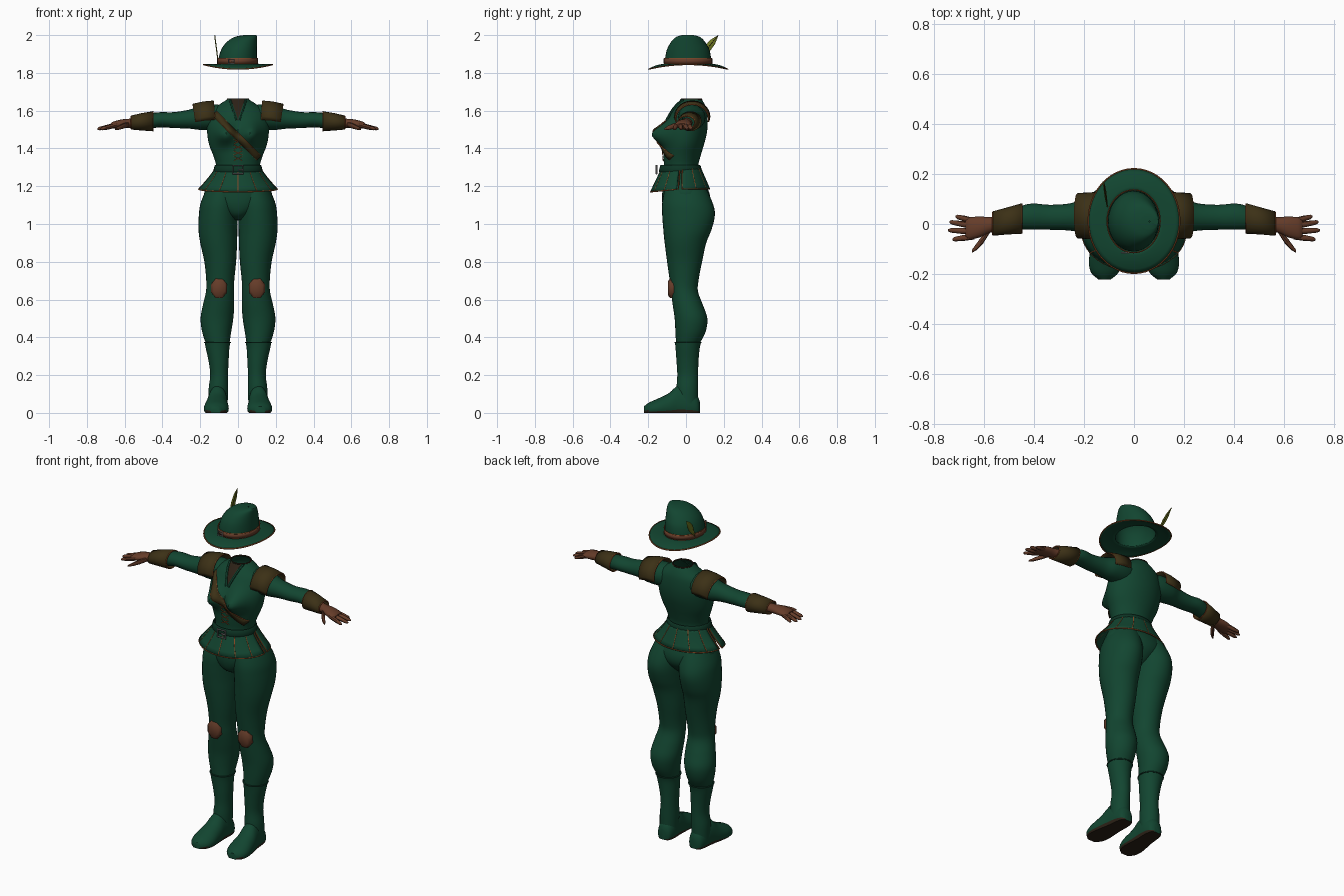
import bpy, bmesh, math
from math import sin, cos, pi, sqrt, exp
from mathutils import Vector

if "Cube" in bpy.data.objects:
    bpy.data.objects.remove(bpy.data.objects["Cube"])


def material(name, *rgb):
    m = bpy.data.materials.new(name)
    m.use_nodes = True
    m.diffuse_color = (*rgb, 1)
    m.node_tree.nodes["Principled BSDF"].inputs["Base Color"].default_value = (*rgb, 1)
    return m


GREEN = material("green cloth", .006, .06, .03)
DARK = material("dark green", .004, .035, .018)
BROWN = material("brown leather", .13, .045, .022)
OLIVE = material("olive leather", .045, .03, .008)
ORANGE = material("orange trim", .25, .07, .018)
FEATHER = material("feather", .15, .18, .015)
METAL = material("grey metal", .2, .2, .2)
SOLE = material("dark sole", .025, .015, .008)


def finish(ob, mirror=False, thick=0):
    bpy.context.view_layer.objects.active = ob
    for o in bpy.context.selected_objects:
        o.select_set(False)
    ob.select_set(True)
    if ob.type == 'CURVE':
        bpy.ops.object.convert(target='MESH')
    bpy.ops.object.shade_smooth_by_angle(angle=math.radians(45))
    if thick:
        mod = ob.modifiers.new("thickness", 'SOLIDIFY')
        mod.thickness, mod.offset = thick, 0
    if mirror:
        ob.modifiers.new("mirror", 'MIRROR').use_mirror_merge = False
    return ob


def loft(name, rings, mat, closed=True, caps=True, mirror=False, thick=0, low=None):
    """Skin a list of point rings; faces below height low take the sole colour."""
    bm = bmesh.new()
    vs = [[bm.verts.new(p) for p in r] for r in rings]
    n = len(vs[0])
    for a, b in zip(vs, vs[1:]):
        for i in range(n if closed else n - 1):
            j = (i + 1) % n
            bm.faces.new((a[i], a[j], b[j], b[i]))
    if closed and caps:
        bm.faces.new(vs[0])
        bm.faces.new(vs[-1])
    bmesh.ops.recalc_face_normals(bm, faces=bm.faces)
    if low is not None:
        for f in bm.faces:
            f.material_index = int(f.calc_center_median().z < low)
    me = bpy.data.meshes.new(name)
    bm.to_mesh(me)
    bm.free()
    me.materials.append(mat)
    if low is not None:
        me.materials.append(SOLE)
    ob = bpy.data.objects.new(name, me)
    bpy.context.collection.objects.link(ob)
    return finish(ob, mirror, thick)


def tube(name, pts, mat=ORANGE, r=.003, cyclic=False, mirror=False):
    cu = bpy.data.curves.new(name, 'CURVE')
    cu.dimensions, cu.bevel_depth, cu.bevel_resolution = '3D', r, 1
    sp = cu.splines.new('POLY')
    sp.points.add(len(pts) - 1)
    for q, p in zip(sp.points, pts):
        q.co = (*p, 1)
    sp.use_cyclic_u = cyclic
    ob = bpy.data.objects.new(name, cu)
    bpy.context.collection.objects.link(ob)
    cu.materials.append(mat)
    return finish(ob, mirror)


def smooth(rows, k=4):
    """Catmull-Rom interpolation of parameter rows."""
    out = []
    for i in range(len(rows) - 1):
        a, b, c, d = (rows[max(0, min(len(rows) - 1, i + j))] for j in (-1, 0, 1, 2))
        for s in range(k):
            t = s / k
            out.append([.5 * (2*q + (r-p)*t + (2*p-5*q+4*r-w)*t*t + (3*q-p-3*r+w)*t**3)
                        for p, q, r, w in zip(a, b, c, d)])
    return out + [list(rows[-1])]


def angles(n, a=0, b=2 * pi):
    return [a + (b - a) * i / n for i in range(n)]


def zring(z, x0, x1, y0, y1, n=32):
    return [((x0+x1)/2 + (x1-x0)/2*cos(a), (y0+y1)/2 + (y1-y0)/2*sin(a), z) for a in angles(n)]


def xring(x, y, z, ry, rz, n=16):
    return [(x, y + ry*cos(a), z + rz*sin(a)) for a in angles(n)]


# Torso with bust
body = smooth([(1.2, .15, -.12, .1), (1.27, .122, -.118, .07), (1.31, .116, -.116, .065),
               (1.36, .13, -.12, .077), (1.42, .153, -.118, .095), (1.48, .163, -.118, .11),
               (1.54, .162, -.1, .115), (1.6, .14, -.07, .11), (1.635, .095, -.045, .098),
               (1.66, .056, -.025, .083)])


def bust(x, z):
    return .083 * exp(-((abs(x) - .075) / .05)**2 - ((z - 1.475) / .055)**2)


def front(x, z, lift=.005):
    """Point lying just in front of the chest."""
    a, b = next((p for p in zip(body, body[1:]) if p[1][0] >= z), (body[-2], body[-1]))
    t = (z - a[0]) / (b[0] - a[0])
    _, w, y0, y1 = (p + (q - p) * t for p, q in zip(a, b))
    s = sqrt(max(0, 1 - (x / w)**2))
    return (x, (y0 + y1)/2 - (y1 - y0)/2*s - bust(x, z)*s - lift, z)


rings = [[(x, y - bust(x, z)*max(0, -sin(a)), z)
          for (x, y, z), a in zip(zring(z, -w, w, y0, y1, 48), angles(48))]
         for z, w, y0, y1 in body]
loft("torso", rings, GREEN, caps=False)
tube("collar_edge", rings[-1], SOLE, .004, True)

# Neck opening and collar edges
loft("neck_opening", [[front(u * (.006 + (z - 1.55) * .3), z, .004) for u in (-1, -.5, 0, .5, 1)]
                      for z in (1.55, 1.58, 1.61, 1.635, 1.658)], SOLE, closed=False)
tube("collar_flap", [front(.006 + (z - 1.55) * .34, z) for z in (1.55, 1.58, 1.61, 1.635, 1.658)],
     GREEN, .007, mirror=True)

# Chest strap with piped edges
path = [(-.125 + .235*i/20, 1.585 - .235*i/20) for i in range(21)]
edges = [[front(x + s*.011, z + s*.011, .007) for x, z in path] for s in (-1, 0, 1)]
loft("chest_strap", edges, OLIVE, closed=False, thick=.006)
for e in (edges[0], edges[2]):
    tube("strap_piping", e, r=.0025)

# Bodice lacing
for i in range(4):
    z = 1.335 + i*.03
    for s in (-1, 1):
        tube("lace", [front(-s*.022, z, .004), front(0, z + .011, .004), front(s*.022, z + .022, .004)],
             r=.0025)

# Hips and legs
loft("hips", [zring(z, -w, w, a, b) for z, w, a, b in smooth([
    (1.24, .14, -.12, .09), (1.16, .18, -.126, .125), (1.1, .15, -.124, .125),
    (1.05, .075, -.105, .09), (1.02, .03, -.06, .05)])], GREEN)
loft("legs", [zring(*r) for r in smooth([
    (1.22, .005, .15, -.105, .09), (1.12, -.004, .195, -.125, .138), (1.05, 0, .207, -.126, .153),
    (.97, .003, .209, -.12, .135), (.9, .005, .2, -.113, .107), (.8, .01, .178, -.1, .085),
    (.7, .02, .168, -.086, .066), (.64, .021, .17, -.08, .064), (.57, .02, .186, -.07, .09),
    (.5, .025, .198, -.06, .113), (.43, .036, .19, -.056, .104), (.37, .045, .171, -.053, .074)])],
    GREEN, mirror=True)

# Boots
loft("boot_shafts", [zring(*r) for r in smooth([
    (.375, .04, .177, -.059, .08), (.34, .046, .17, -.055, .072), (.27, .05, .155, -.05, .066),
    (.2, .053, .147, -.046, .064), (.13, .052, .155, -.05, .064), (.05, .055, .155, -.045, .062)])],
    GREEN, mirror=True)
tube("boot_cuff_edges", zring(.373, .04, .177, -.059, .08), DARK, .003, True, True)


def foot_ring(y, x, w, top):
    return [(x + w*cos(a), y, max(0, top*.3 + top*.7*sin(a))) for a in angles(24)]


loft("feet", [foot_ring(*r) for r in smooth([
    (.073, .103, .02, .06), (.06, .103, .04, .09), (.02, .104, .05, .13), (-.04, .108, .053, .145),
    (-.09, .112, .06, .105), (-.15, .115, .066, .075), (-.195, .117, .055, .055),
    (-.222, .118, .025, .035)])], GREEN, mirror=True, low=.012)

# Knee patches
loft("knee_patches", [[(.1 + w*cos(a), y, .66 + 1.25*w*sin(a)) for a in angles(8, pi/8, 2*pi + pi/8)]
                      for y, w in ((-.06, .046), (-.084, .045), (-.096, .032))], BROWN, mirror=True)

# Sleeves
loft("sleeves", [xring(*r) for r in smooth([
    (.06, .025, 1.565, .06, .06), (.13, .03, 1.565, .072, .068), (.2, .032, 1.56, .068, .062),
    (.26, .028, 1.555, .054, .05), (.34, .027, 1.55, .05, .042), (.41, .03, 1.552, .052, .04),
    (.47, .022, 1.545, .045, .04), (.54, .008, 1.538, .036, .03)])], GREEN, mirror=True)

# Flared cuffs
cuff = [xring(x, y, z, a, b, 20) for x, y, z, a, b in (
    (.45, .022, 1.544, .058, .05), (.51, .012, 1.541, .051, .043), (.565, .002, 1.537, .046, .034))]
loft("cuffs", cuff, OLIVE, caps=False, mirror=True, thick=.006)
for r in (cuff[0], cuff[2]):
    tube("cuff_piping", r, r=.0035, cyclic=True, mirror=True)

# Gloves
loft("glove_palms", [xring(*r) for r in smooth([
    (.54, .004, 1.536, .03, .025), (.58, -.004, 1.533, .032, .024), (.62, -.012, 1.53, .042, .023),
    (.66, -.018, 1.524, .044, .018), (.675, -.02, 1.52, .036, .012)])], BROWN, mirror=True)
for y0, y1, tip in ((.012, .03, .715), (-.008, .008, .74), (-.03, -.025, .745), (-.05, -.062, .728)):
    loft("finger", [xring(.64 + (tip - .64)*t, y0 + (y1 - y0)*t, 1.525 - .022*t, w, w, 8)
                    for t, w in ((0, .012), (.5, .012), (.9, .009), (1, .004))], BROWN, mirror=True)
loft("thumb", [xring(x, y, z, w, w*.8, 8) for x, y, z, w in (
    (.575, -.015, 1.53, .016), (.605, -.06, 1.52, .018), (.63, -.09, 1.51, .014),
    (.65, -.11, 1.503, .006))], BROWN, mirror=True)

# Shoulder pads
pad = [[(x + dx*(1 - max(0, sin(a))), .033 + ry*cos(a), z + rz*sin(a))
        for a in angles(18, -.2, pi + .4)] for x, dx, z, ry, rz in (
    (.13, -.005, 1.568, .092, .082), (.185, -.008, 1.565, .09, .08), (.238, -.012, 1.556, .087, .077))]
loft("shoulder_pads", pad, OLIVE, closed=False, mirror=True, thick=.008)
tube("pad_piping", pad[0] + [pad[1][-1]] + pad[2][::-1] + [pad[1][0]], cyclic=True, mirror=True)


# Flared skirt in a front and a back panel, split at the sides
def skirt(a, t):
    s = sin(a)
    y0, y1 = -.125 - .062*t, .075 + .05*t
    w = .118 + .09*t**1.2
    return (w*cos(a), (y0 + y1)/2 + (y1 - y0)/2*s, 1.3 - (.115 + .015*max(0, -s))*t)


steps = [i / 5 for i in range(6)]
for name, start in (("front", pi), ("back", 0)):
    arc = angles(25, start + .06, start + pi + .01)
    loft("skirt_" + name, [[skirt(a, t) for a in arc] for t in steps], GREEN, closed=False, thick=.005)
    tube("skirt_hem_" + name, [skirt(a, 1) for a in arc], r=.0035)
    for f in (.02, .18, .34, .5, .66, .82, .98):
        tube("skirt_seam", [skirt(start + pi*f, t) for t in steps], r=.0035)

# Belt and buckle
loft("belt", [zring(z, -w, w, -w - .013, w - .046) for z, w in
              ((1.275, .128), (1.28, .131), (1.308, .124), (1.312, .12))], DARK, caps=False)


def buckle(name, x, y, z, w, h, r):
    tube(name, [(x + sx*w, y, z + sz*h) for sx, sz in ((-1, -1), (1, -1), (1, 1), (-1, 1))],
         METAL, r, True)
    tube(name + "_pin", [(x, y, z), (x + w, y, z)], METAL, r)


buckle("belt_buckle", 0, -.156, 1.288, .026, .022, .005)

# Hat crown, higher on its left
crown = [(1.845, -.104, .1, -.11, .132), (1.88, -.102, .1, -.11, .132), (1.92, -.09, .1, -.102, .125),
         (1.95, -.072, .1, -.088, .11), (1.975, -.045, .1, -.07, .092), (1.992, -.012, .1, -.048, .07),
         (2.0, .03, .098, -.02, .04)]
loft("hat_crown", [zring(*r) for r in smooth(crown)] + [zring(2.0, .06, .065, .008, .012)], GREEN, caps=False)


def brim(a, t):
    rx, ry = .101 + .082*t, .12 + .089*t
    return (rx*cos(a), .012 + ry*sin(a), 1.846 + t*t*(-.014 + .012*cos(2*a)))


loft("hat_brim", [[brim(a, t) for a in angles(48)] for t in steps], GREEN, caps=False, thick=.004)
tube("brim_piping", [brim(a, 1) for a in angles(48)], r=.0035, cyclic=True)

# Hat band
band = [zring(z, -.108, .105, -.115, .137, 40) for z in (1.848, 1.876)]
loft("hat_band", band, BROWN, caps=False, thick=.004)
for r in band:
    tube("band_piping", r, r=.0025, cyclic=True)
buckle("hat_buckle", -.035, -.116, 1.862, .015, .012, .003)

# Feather
quill = [Vector(p) for p in ((-.106, .07, 1.868), (-.11, .095, 1.905), (-.114, .118, 1.935),
                             (-.118, .142, 1.965), (-.122, .17, 1.998))]
side = Vector((.1, .75, -.65))
loft("feather", [[q - side*w, q + Vector((-.003, 0, 0)), q + side*w]
                 for q, w in zip(quill, (.002, .013, .019, .016, .001))],
     FEATHER, closed=False, thick=.002)
tube("feather_quill", quill, OLIVE, .0018)
